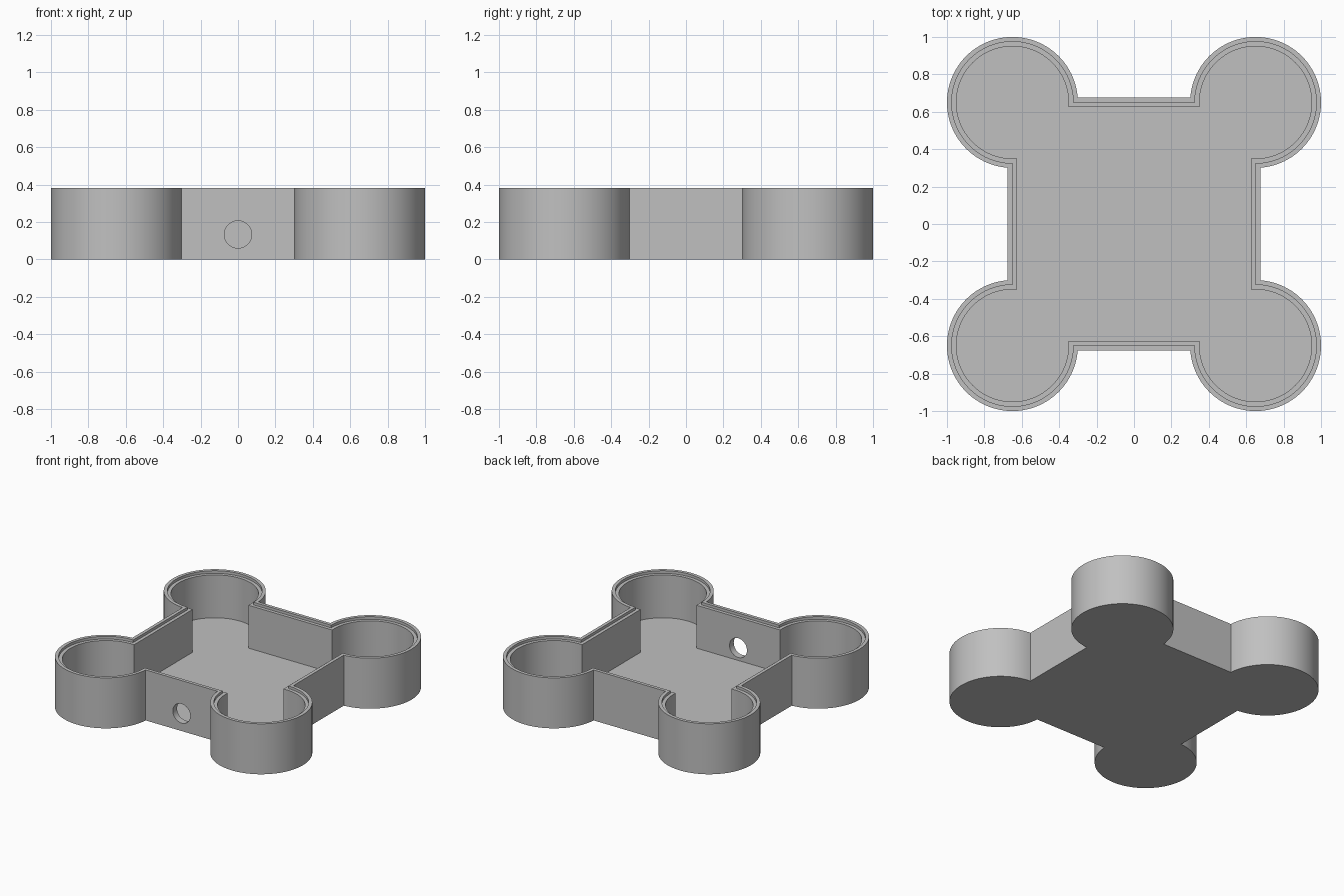
import bpy, bmesh, math
from math import sin, cos, asin, acos, pi

if "Cube" in bpy.data.objects:
    bpy.data.objects.remove(bpy.data.objects["Cube"])

POD, POD_R, SIDE = 0.65, 0.35, 0.675     # pod centre, pod radius, half width of the body
WALL, LIP = 0.05, 0.025                  # wall thickness, width of the rim lip
HEIGHT, LEDGE, FLOOR = 0.382, 0.362, 0.0375
STEPS = 72

grey = bpy.data.materials.new("light grey")
grey.use_nodes = True
colour = (0.53, 0.53, 0.53, 1)
grey.diffuse_color = colour
grey.node_tree.nodes["Principled BSDF"].inputs["Base Color"].default_value = colour


def outline(inset):
    """Square body with a round pod on each corner, counter-clockwise."""
    r, side = POD_R - inset, SIDE - inset
    # arc ends where the pod circle meets the straight walls
    start = -pi + acos((POD - side) / r) if side < POD else -acos((side - POD) / r)
    a0 = -acos((side - POD) / r)
    a1 = pi / 2 - a0
    points = []
    for quarter in range(4):
        turn = quarter * pi / 2
        for i in range(STEPS + 1):
            a = a0 + (a1 - a0) * i / STEPS
            x, y = POD + r * cos(a), POD + r * sin(a)
            points.append((x * cos(turn) - y * sin(turn), x * sin(turn) + y * cos(turn)))
    return points


def make_object(name, bm):
    bmesh.ops.recalc_face_normals(bm, faces=bm.faces)
    mesh = bpy.data.meshes.new(name)
    bm.to_mesh(mesh)
    bm.free()
    mesh.materials.append(grey)
    obj = bpy.data.objects.new(name, mesh)
    bpy.context.collection.objects.link(obj)
    return obj


# Tray: outer wall, rim lip, ledge, inner wall and floor as a stack of loops
bm = bmesh.new()
levels = [(0, 0), (0, HEIGHT), (LIP, HEIGHT), (LIP, LEDGE), (WALL, LEDGE), (WALL, FLOOR)]
loops = [[bm.verts.new((x, y, z)) for x, y in outline(inset)] for inset, z in levels]
for low, high in zip(loops, loops[1:]):
    n = len(low)
    for i in range(n):
        j = (i + 1) % n
        bm.faces.new((low[i], low[j], high[j], high[i]))
bm.faces.new(loops[0])
bm.faces.new(loops[-1])
tray = make_object("tray", bm)

# Cable hole through the front wall
bm = bmesh.new()
bmesh.ops.create_cone(bm, cap_ends=True, segments=48, radius1=0.073, radius2=0.073, depth=0.2)
cutter = make_object("hole_cutter", bm)
cutter.rotation_euler.x = pi / 2
cutter.location = (0, -SIDE + WALL / 2, 0.133)
cutter.hide_render = True

cut = tray.modifiers.new("cable_hole", 'BOOLEAN')
cut.operation = 'DIFFERENCE'
cut.solver = 'EXACT'
cut.object = cutter

bpy.context.view_layer.objects.active = tray
tray.select_set(True)
bpy.ops.object.modifier_apply(modifier=cut.name)
bpy.data.objects.remove(cutter)
bpy.ops.object.shade_smooth_by_angle(angle=math.radians(30))
